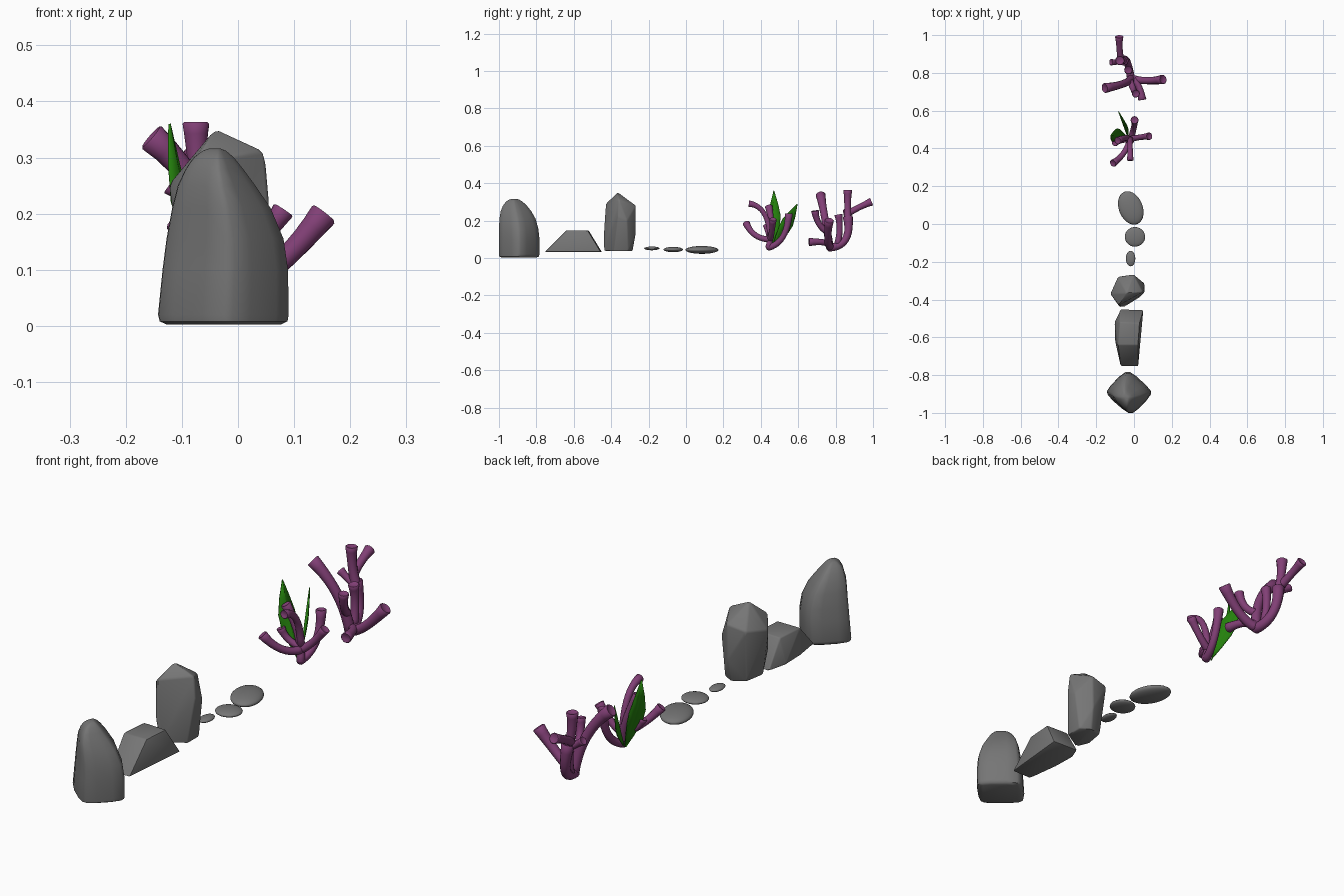
import bpy, bmesh, math
from mathutils import Vector, Matrix

if "Cube" in bpy.data.objects:
    bpy.data.objects.remove(bpy.data.objects["Cube"])


def material(name, rgb):
    m = bpy.data.materials.new(name)
    m.diffuse_color = (*rgb, 1)
    m.use_nodes = True
    m.node_tree.nodes["Principled BSDF"].inputs["Base Color"].default_value = m.diffuse_color
    return m


PURPLE = material("coral purple", (0.22, 0.05, 0.18))
GREEN = material("leaf green", (0.018, 0.22, 0.004))
STONE = material("dark stone", (0.18, 0.18, 0.18))


def finish(bm, name, mat=STONE, angle=40):
    bmesh.ops.recalc_face_normals(bm, faces=bm.faces)
    me = bpy.data.meshes.new(name)
    bm.to_mesh(me)
    bm.free()
    ob = bpy.data.objects.new(name, me)
    bpy.context.collection.objects.link(ob)
    me.materials.append(mat)
    bpy.ops.object.select_all(action='DESELECT')
    ob.select_set(True)
    bpy.context.view_layer.objects.active = ob
    bpy.ops.object.shade_smooth_by_angle(angle=math.radians(angle))
    return ob


def loft(bm, rings):
    rows = [[bm.verts.new(p) for p in r] for r in rings]
    n = len(rows[0])
    for a, b in zip(rows, rows[1:]):
        for i in range(n):
            j = (i + 1) % n
            bm.faces.new((a[i], a[j], b[j], b[i]))
    bm.faces.new(rows[0][::-1])
    bm.faces.new(rows[-1])


def round_corners(pts, cut):
    out = []
    for i, p in enumerate(pts):
        q = pts[(i + 1) % len(pts)]
        out += [p.lerp(q, cut), q.lerp(p, cut)]
    return out


# Tall rounded stone: rounded diamond sections (z, x0, x1, y0, y1)
def section(z, x0, x1, y0, y1):
    cx, cy = (x0 + x1) / 2, (y0 + y1) / 2
    hx, hy = (x1 - x0) * 0.585, (y1 - y0) * 0.585
    ring = [Vector((cx - hx, cy, z)), Vector((cx - 0.01, cy + hy, z)),
            Vector((cx + hx, cy, z)), Vector((cx + 0.008, cy - hy, z))]
    return round_corners(round_corners(ring, 0.14), 0.25)


levels = [(0.002, -0.125, 0.075, -0.985, -0.80), (0.008, -0.138, 0.087, -0.998, -0.787),
          (0.02, -0.141, 0.089, -1.0, -0.784), (0.10, -0.133, 0.088, -1.0, -0.784),
          (0.155, -0.126, 0.080, -0.999, -0.79), (0.21, -0.116, 0.057, -0.997, -0.805),
          (0.25, -0.106, 0.030, -0.99, -0.828), (0.28, -0.092, 0.008, -0.978, -0.852),
          (0.30, -0.078, -0.008, -0.963, -0.873), (0.312, -0.062, -0.022, -0.945, -0.892),
          (0.316, -0.05, -0.032, -0.93, -0.905)]
bm = bmesh.new()
loft(bm, [section(*l) for l in levels])
finish(bm, "tall_stone", angle=50)


# Faceted stones: convex hulls with softened edges
def hull_stone(name, pts, bevel):
    bm = bmesh.new()
    for p in pts:
        bm.verts.new(p)
    bmesh.ops.convex_hull(bm, input=bm.verts)
    bmesh.ops.delete(bm, geom=[v for v in bm.verts if not v.link_faces], context='VERTS')
    bmesh.ops.dissolve_limit(bm, angle_limit=math.radians(6), verts=bm.verts, edges=bm.edges)
    bmesh.ops.bevel(bm, geom=list(bm.edges), offset=bevel, segments=2, profile=0.5,
                    affect='EDGES', clamp_overlap=True)
    finish(bm, name, angle=35)


hull_stone("low_stone", [
    (-0.07, -0.755, 0.032), (0.022, -0.755, 0.032), (0.05, -0.455, 0.032), (-0.07, -0.45, 0.032),
    (-0.103, -0.52, 0.042), (-0.10, -0.62, 0.042),
    (-0.085, -0.64, 0.147), (0.022, -0.64, 0.147), (0.03, -0.525, 0.147), (-0.075, -0.52, 0.147)], 0.005)

hull_stone("pointed_stone", [
    (-0.085, -0.39, 0.043), (-0.055, -0.44, 0.038), (0.035, -0.385, 0.036), (0.035, -0.31, 0.036),
    (-0.01, -0.285, 0.036), (-0.07, -0.305, 0.043),
    (-0.075, -0.44, 0.13), (0.055, -0.365, 0.22), (0.055, -0.315, 0.2), (-0.005, -0.268, 0.13),
    (-0.125, -0.37, 0.25), (-0.08, -0.43, 0.29), (0.047, -0.36, 0.312), (-0.002, -0.268, 0.28),
    (-0.085, -0.28, 0.265), (-0.04, -0.365, 0.352)], 0.007)

# Flat pebbles: centre, radii, turn in degrees
pebbles = [((-0.018, -0.183, 0.051), (0.025, 0.041, 0.010), 0),
           ((0.005, -0.068, 0.045), (0.054, 0.052, 0.014), 0),
           ((-0.017, 0.085, 0.043), (0.063, 0.092, 0.021), 22)]
for i, (c, r, turn) in enumerate(pebbles):
    bm = bmesh.new()
    bmesh.ops.create_uvsphere(bm, u_segments=28, v_segments=14, radius=1)
    bm.transform(Matrix.Translation(c) @ Matrix.Rotation(math.radians(turn), 4, 'Z')
                 @ Matrix.Diagonal((*r, 1)))
    finish(bm, f"pebble_{i + 1}", angle=60)


# Coral branch: bent tube with a flared, slightly dished tip
def branch(bm, p0, mid, p1, r, sides=12, steps=10):
    a, m, b = Vector(p0), Vector(mid), Vector(p1)
    rings, prev = [], None

    def ring(c, rad):
        return [c + u * math.cos(k * math.tau / sides) * rad + w * math.sin(k * math.tau / sides) * rad
                for k in range(sides)]
    for s in range(steps + 1):
        t = s / steps
        c = a * (1 - t) ** 2 + m * 2 * t * (1 - t) + b * t * t
        d = ((m - a) * (1 - t) + (b - m) * t).normalized()
        u = d.orthogonal().normalized() if prev is None else prev.rotation_difference(d) @ u
        w = d.cross(u)
        prev = d
        if s == 0:
            rings.append(ring(c - d * r * 0.6, r * 0.55))
        rings.append(ring(c, r * (1.1 - 0.25 * t + 0.5 * t ** 4)))
    rings.append(ring(b + d * r * 0.15, r * 1.2))
    rings.append(ring(b + d * r * 0.1, r * 1.0))
    rings.append(ring(b - d * r * 0.1, r * 0.6))
    loft(bm, rings)


def coral(name, branches, r):
    bm = bmesh.new()
    for p0, mid, p1, k in branches:
        branch(bm, p0, mid, p1, r * k)
    finish(bm, name, PURPLE, 60)


coral("small_coral", [
    ((-0.015, 0.44, 0.055), (-0.03, 0.47, 0.16), (-0.085, 0.442, 0.275), 1),
    ((-0.02, 0.445, 0.10), (-0.05, 0.36, 0.10), (-0.11, 0.322, 0.185), 1),
    ((-0.02, 0.45, 0.12), (-0.02, 0.435, 0.28), (-0.02, 0.338, 0.29), 0.9),
    ((-0.02, 0.44, 0.055), (0.01, 0.54, 0.08), (0.003, 0.55, 0.235), 1.05),
    ((-0.02, 0.45, 0.10), (0.03, 0.46, 0.13), (0.08, 0.465, 0.205), 1),
    ((-0.02, 0.45, 0.11), (-0.08, 0.44, 0.12), (-0.10, 0.43, 0.175), 0.9)], 0.015)

coral("large_coral", [
    ((-0.015, 0.765, 0.055), (-0.035, 0.89, 0.06), (-0.055, 0.865, 0.22), 1.2),
    ((-0.055, 0.865, 0.21), (-0.075, 0.863, 0.27), (-0.075, 0.865, 0.36), 1.1),
    ((-0.07, 0.87, 0.24), (-0.078, 0.92, 0.27), (-0.078, 0.99, 0.30), 1),
    ((-0.05, 0.86, 0.20), (-0.08, 0.855, 0.22), (-0.12, 0.857, 0.25), 0.8),
    ((-0.015, 0.77, 0.055), (-0.03, 0.74, 0.23), (-0.153, 0.72, 0.335), 1.2),
    ((-0.01, 0.77, 0.06), (0.06, 0.75, 0.08), (0.152, 0.765, 0.198), 1.15),
    ((-0.01, 0.77, 0.07), (0.03, 0.75, 0.09), (0.043, 0.66, 0.085), 1),
    ((-0.02, 0.755, 0.14), (0.0, 0.70, 0.17), (0.01, 0.69, 0.25), 0.95),
    ((-0.025, 0.81, 0.075), (-0.03, 0.83, 0.15), (-0.03, 0.815, 0.23), 1)], 0.0165)


# Pointed leaves with a folded midrib
def leaf(name, base, tip, across, half, bow):
    base, tip, across = Vector(base), Vector(tip), Vector(across).normalized()
    axis = (tip - base).normalized()
    across = (across - axis * across.dot(axis)).normalized()
    normal = axis.cross(across)
    bm = bmesh.new()
    rows = []
    for t, w in ((0, 0.1), (0.2, 0.55), (0.42, 0.95), (0.58, 1), (0.78, 0.6), (1, 0.03)):
        c = base.lerp(tip, t) + normal * bow * math.sin(math.pi * t)
        rows.append([bm.verts.new(c + across * half * w * s + normal * 0.25 * half * w * abs(s))
                     for s in (-1, 0, 1)])
    for a, b in zip(rows, rows[1:]):
        for i in (0, 1):
            bm.faces.new((a[i], a[i + 1], b[i + 1], b[i]))
    ob = finish(bm, name, GREEN, 15)
    mod = ob.modifiers.new("thickness", 'SOLIDIFY')
    mod.thickness = 0.004
    mod.offset = 0


leaf("tall_leaf", (-0.035, 0.455, 0.05), (-0.122, 0.47, 0.36), (0.45, 1, 0), 0.037, 0.012)
leaf("back_leaf", (-0.035, 0.465, 0.06), (-0.082, 0.595, 0.288), (0.5, -0.84, 0), 0.037, 0)
